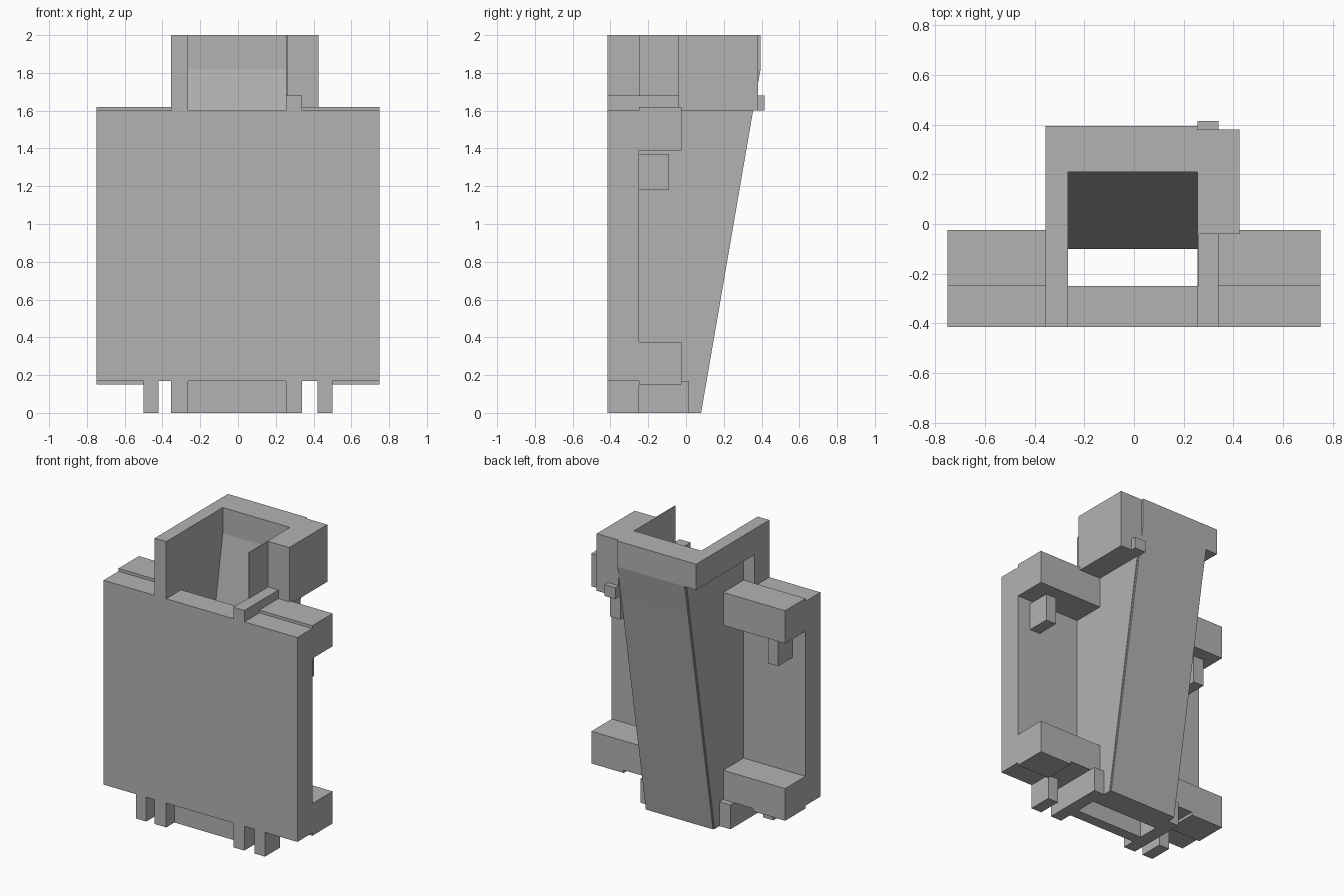
import bpy
import bmesh

if "Cube" in bpy.data.objects:
    bpy.data.objects.remove(bpy.data.objects["Cube"], do_unlink=True)

grey = bpy.data.materials.new("plain_grey")
grey.use_nodes = True
COLOUR = (0.45, 0.45, 0.45, 1)
grey.diffuse_color = COLOUR
grey.node_tree.nodes["Principled BSDF"].inputs["Base Color"].default_value = COLOUR


def finish(name, bm):
    bmesh.ops.recalc_face_normals(bm, faces=bm.faces)
    mesh = bpy.data.meshes.new(name)
    bm.to_mesh(mesh)
    bm.free()
    mesh.materials.append(grey)
    obj = bpy.data.objects.new(name, mesh)
    bpy.context.collection.objects.link(obj)
    return obj


def box(name, x, y, z):
    """Box from (min, max) ranges along each axis."""
    bm = bmesh.new()
    bmesh.ops.create_cube(bm, size=1)
    for v in bm.verts:
        v.co = [r[0] if c < 0 else r[1] for c, r in zip(v.co, (x, y, z))]
    return finish(name, bm)


def extrude_yz(name, profile, x):
    """Side profile of (y, z) points extruded across an x range."""
    bm = bmesh.new()
    face = bm.faces.new([bm.verts.new((x[0], y, z)) for y, z in profile])
    out = bmesh.ops.extrude_face_region(bm, geom=[face])
    for v in out["geom"]:
        if isinstance(v, bmesh.types.BMVert):
            v.co.x = x[1]
    return finish(name, bm)


FRONT, PLATE_BACK, ARM_BACK = -0.415, -0.25, -0.025
IN_R, IN_L = -0.265, 0.255      # channel sides
OUT_R, OUT_L = -0.355, 0.34     # outer sides of posts and feet
BEND = 1.82                     # height where the chute turns upright
THIN = 0.006

# Front plate and the recessed bar closing the bottom of the channel
box("front_plate", (-0.75, 0.75), (FRONT, PLATE_BACK), (0.17, 1.6))
box("bottom_bar", (IN_R, IN_L), (-0.325, PLATE_BACK), (0, 0.17))

# Sloping back of the chute, upright at the top
extrude_yz("chute_back", [(0.08, 0), (0.355, 1.6), (0.395, BEND), (0.395, 2),
                          (0.21, 2), (0.21, BEND), (-0.10, 0)], (IN_R, IN_L))

# Thin side walls of the chute
side = [(PLATE_BACK, 0), (0.07, 0), (0.38, BEND), (0.38, 2), (PLATE_BACK, 2)]
extrude_yz("chute_wall_right", side, (IN_R - THIN, IN_R))
extrude_yz("chute_wall_left", side, (IN_L, IN_L + THIN))

# Head: collar and post on the right, block and rail on the left
box("collar_side", (OUT_R, IN_R), (PLATE_BACK, 0.395), (BEND, 2))
box("head_post", (OUT_R, IN_R), (FRONT, PLATE_BACK), (1.6, 2))
box("head_block", (IN_L, 0.425), (-0.04, 0.38), (1.6, 2))
box("rail", (IN_L, OUT_L), (FRONT, -0.04), (1.6, 1.68))
box("rail_tab", (IN_L, OUT_L), (0.37, 0.415), (1.6, 1.68))

# Arms, pegs and feet on both sides
for label, s, inner, outer in (("right", -1, -IN_R, -OUT_R), ("left", 1, IN_L, OUT_L)):
    def side_box(name, x, y, z):
        box(f"{name}_{label}", sorted((s * x[0], s * x[1])), y, z)

    side_box("upper_arm", (inner, 0.75), (PLATE_BACK, ARM_BACK), (1.39, 1.62))
    side_box("lower_arm", (inner, 0.75), (PLATE_BACK, ARM_BACK), (0.17, 0.375))
    side_box("lower_arm_pad", (0.5, 0.75), (PLATE_BACK, ARM_BACK), (0.15, 0.17))
    side_box("upper_peg", (0.57, 0.65), (PLATE_BACK, -0.09), (1.18, 1.37))
    side_box("lower_peg", (0.42, 0.5), (FRONT, PLATE_BACK), (0, 0.17))
    side_box("foot", (inner, outer), (FRONT, 0.015), (0, 0.17))
